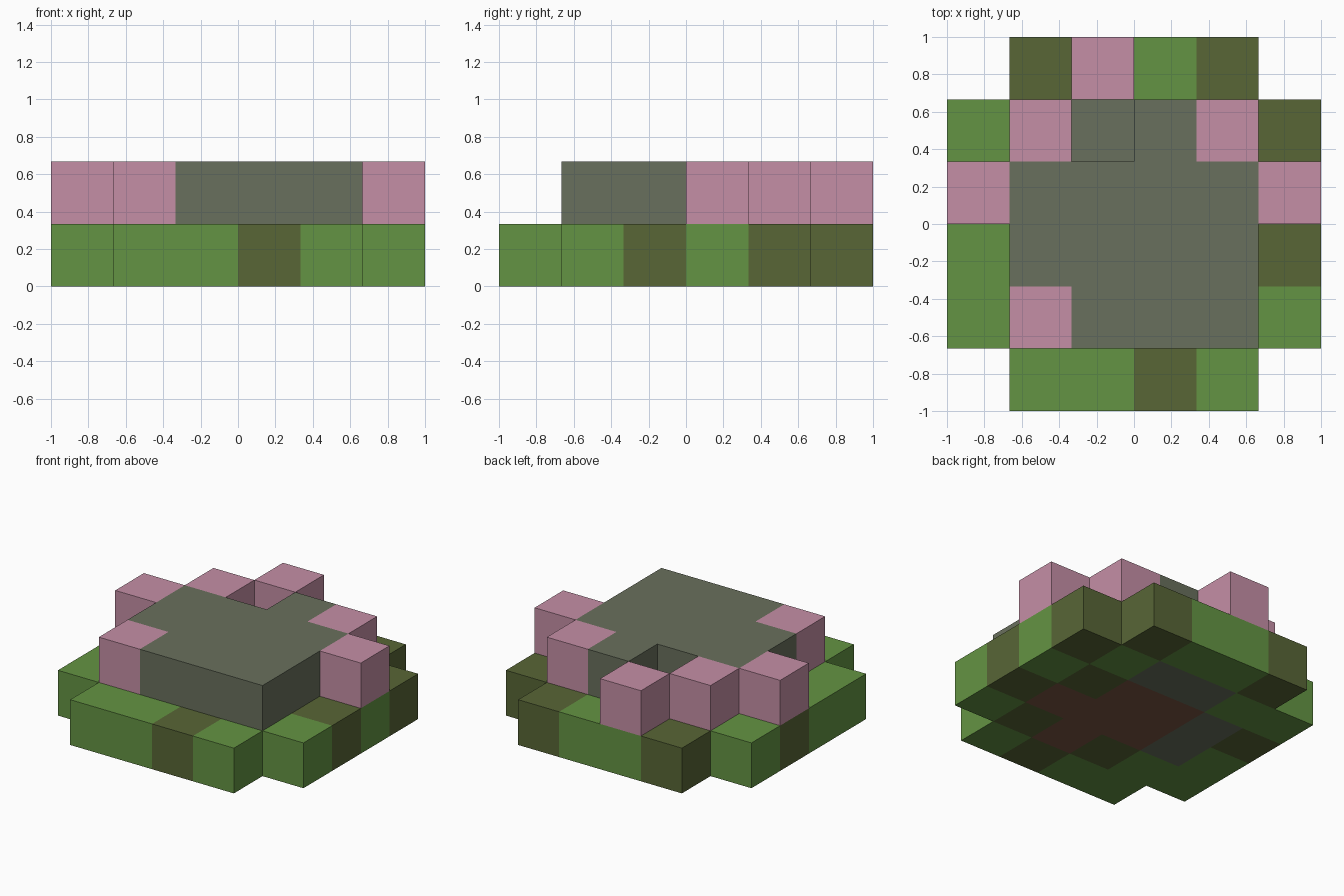
import bpy, bmesh
from mathutils import Vector

if "Cube" in bpy.data.objects:
    bpy.data.objects.remove(bpy.data.objects["Cube"])


def linear(c):
    c /= 255
    return c / 12.92 if c <= 0.04045 else ((c + 0.055) / 1.055) ** 2.4


def material(name, rgb):
    m = bpy.data.materials.new(name)
    m.diffuse_color = (*[linear(c) for c in rgb], 1)
    m.use_nodes = True
    m.node_tree.nodes["Principled BSDF"].inputs["Base Color"].default_value = m.diffuse_color
    return m


MATS = {
    "G": material("leaf green", (100, 148, 67)),
    "O": material("olive", (88, 102, 54)),
    "P": material("blossom pink", (197, 143, 166)),
    "S": material("stone grey", (105, 112, 93)),
    "B": material("soil brown", (122, 85, 66)),
}
KEYS = list(MATS)

# Block maps, back row first; dots are empty cells
LAYERS = {
    "mossy_base": (".OGGO.",
                   "GGSSGO",
                   "OSBBOG",
                   "GSBBBO",
                   "GGOBOG",
                   ".GGOG."),
    "stone_top_with_blossoms": ("..P...",
                                ".P.SP.",
                                "PSSSSP",
                                ".SSSS.",
                                ".PSSS.",
                                "......"),
}
SIZE = 1 / 3

# Filled cells by grid position
cells = {}
for k, rows in enumerate(LAYERS.values()):
    for j, row in enumerate(reversed(rows)):
        for i, key in enumerate(row):
            if key != ".":
                cells[i, j, k] = key

SIDES = [Vector(d) for d in ((1, 0, 0), (-1, 0, 0), (0, 1, 0),
                             (0, -1, 0), (0, 0, 1), (0, 0, -1))]


def build_layer(name, level):
    """Outer block faces of one layer, coloured by cell."""
    bm = bmesh.new()
    for (i, j, k), key in cells.items():
        if k != level:
            continue
        centre = Vector((i + 0.5, j + 0.5, k + 0.5))
        for n in SIDES:
            if (i + int(n.x), j + int(n.y), k + int(n.z)) in cells:
                continue
            u = Vector((n.y, n.z, n.x))
            v = n.cross(u)
            corners = [centre + (n + a * u + b * v) / 2
                       for a, b in ((-1, -1), (1, -1), (1, 1), (-1, 1))]
            face = bm.faces.new([bm.verts.new((p - Vector((3, 3, 0))) * SIZE)
                                 for p in corners])
            face.material_index = KEYS.index(key)
    bmesh.ops.remove_doubles(bm, verts=bm.verts, dist=1e-4)
    mesh = bpy.data.meshes.new(name)
    bm.to_mesh(mesh)
    bm.free()
    for m in MATS.values():
        mesh.materials.append(m)
    bpy.context.collection.objects.link(bpy.data.objects.new(name, mesh))


for level, name in enumerate(LAYERS):
    build_layer(name, level)
